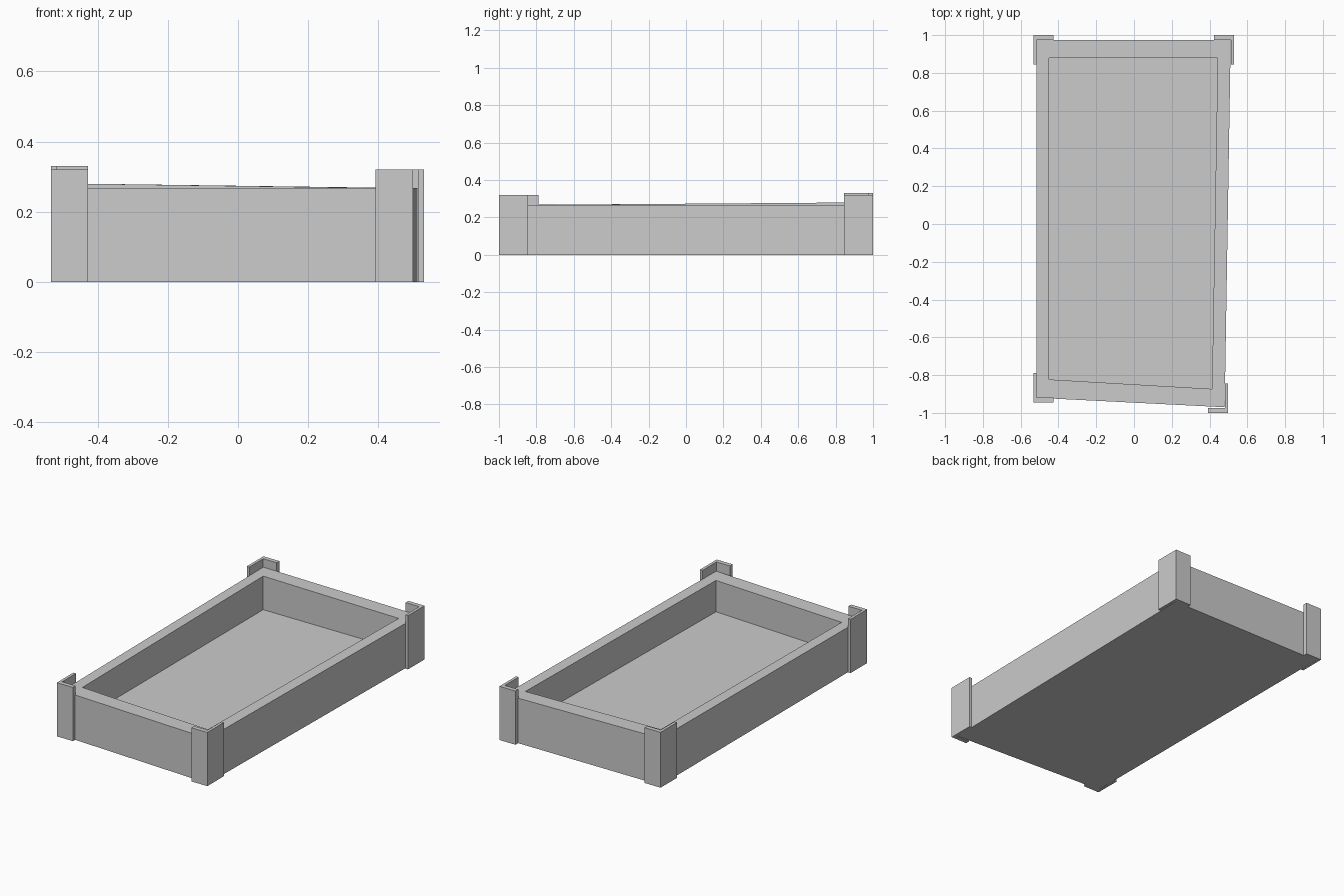
import bpy
import bmesh

cube = bpy.data.objects.get("Cube")
if cube:
    bpy.data.objects.remove(cube, do_unlink=True)

grey = bpy.data.materials.new("plain_grey")
grey.use_nodes = True
colour = (0.6, 0.6, 0.6, 1)
grey.diffuse_color = colour
grey.node_tree.nodes["Principled BSDF"].inputs["Base Color"].default_value = colour


def make_object(name, bm):
    bmesh.ops.recalc_face_normals(bm, faces=bm.faces)
    mesh = bpy.data.meshes.new(name)
    bm.to_mesh(mesh)
    bm.free()
    mesh.materials.append(grey)
    obj = bpy.data.objects.new(name, mesh)
    bpy.context.collection.objects.link(obj)
    return obj


def ring(bm, outline, heights):
    return [bm.verts.new((x, y, z)) for (x, y), z in zip(outline, heights)]


def bridge(bm, a, b):
    n = len(a)
    for i in range(n):
        j = (i + 1) % n
        bm.faces.new((a[i], a[j], b[j], b[i]))


# Open tray: slightly skewed outer wall, flat rim and sunken floor
outer = [(-0.515, -0.92), (0.48, -0.97), (0.512, 0.975), (-0.515, 0.975)]
inner = [(-0.45, -0.823), (0.413, -0.873), (0.443, 0.88), (-0.45, 0.88)]
rim = [0.267, 0.267, 0.267, 0.28]
bm = bmesh.new()
rings = [ring(bm, outer, [0] * 4), ring(bm, outer, rim),
         ring(bm, inner, rim), ring(bm, inner, [0.08] * 4)]
for low, high in zip(rings, rings[1:]):
    bridge(bm, low, high)
bm.faces.new(rings[0])
bm.faces.new(rings[-1])
make_object("tray", bm)


# L-shaped corner guards, drawn inwards from their outside corner
def corner_guard(name, x, y, height):
    sx, sy = (-1 if x > 0 else 1), (-1 if y > 0 else 1)
    width, depth, tx, ty = 0.106, 0.156, 0.017, 0.026
    shape = [(0, 0), (width, 0), (width, ty), (tx, ty), (tx, depth), (0, depth)]
    outline = [(x + sx * u, y + sy * v) for u, v in shape]
    bm = bmesh.new()
    bottom = ring(bm, outline, [0] * 6)
    top = ring(bm, outline, [height] * 6)
    bridge(bm, bottom, top)
    bm.faces.new(bottom)
    bm.faces.new(top)
    make_object(name, bm)


corner_guard("front_right_guard", -0.533, -0.945, 0.32)
corner_guard("front_left_guard", 0.498, -1, 0.32)
corner_guard("back_left_guard", 0.53, 1, 0.32)
corner_guard("back_right_guard", -0.533, 1, 0.33)
